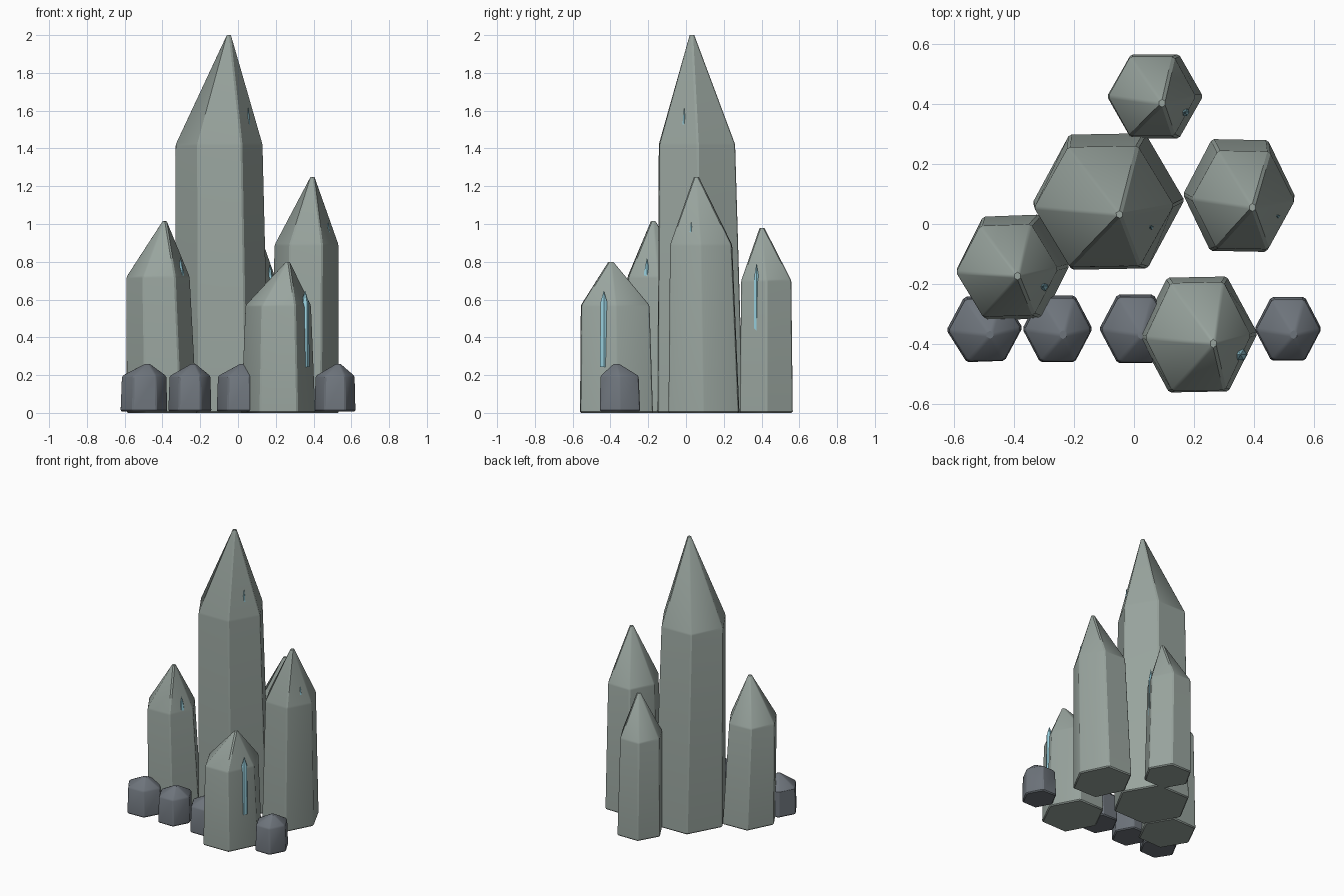
import bpy, bmesh, math
from mathutils import Vector

if "Cube" in bpy.data.objects:
    bpy.data.objects.remove(bpy.data.objects["Cube"])


def material(name, rgb):
    m = bpy.data.materials.new(name)
    m.diffuse_color = (*rgb, 1.0)
    m.use_nodes = True
    m.node_tree.nodes["Principled BSDF"].inputs["Base Color"].default_value = m.diffuse_color
    return m


STONE = material("pale_green_stone", (0.32, 0.375, 0.345))
ROCK = material("dark_slate_rock", (0.155, 0.175, 0.20))
ICE = material("pale_blue_crystal", (0.31, 0.62, 0.72))


def crystal(name, mat, base, shoulder, apex, z0, z1, rot=0.0, bevel=0.007):
    """Six-sided pointed prism; base and shoulder are (x, y, radius_x, radius_y)."""
    bm = bmesh.new()

    def ring(spec, z):
        cx, cy, rx, ry = spec
        angles = [math.radians(rot + 60 * i) for i in range(6)]
        return [bm.verts.new((cx + rx * math.cos(a), cy + ry * math.sin(a), z)) for a in angles]

    low, high = ring(base, z0), ring(shoulder, z1)
    # Raise the tip so that it keeps its height after the edges are chamfered
    r, h = shoulder[2], apex[2] - z1
    drop = 2 * bevel * math.hypot(r, h) / r * h / math.hypot(0.87 * r, h)
    tip = bm.verts.new(Vector(apex) + Vector((0, 0, drop)))
    bm.faces.new(low[::-1])
    for i in range(6):
        j = (i + 1) % 6
        bm.faces.new((low[i], low[j], high[j], high[i]))
        bm.faces.new((high[i], high[j], tip))
    if bevel:
        bmesh.ops.bevel(bm, geom=bm.edges[:], offset=bevel, offset_type='OFFSET',
                        segments=1, profile=0.5, affect='EDGES', clamp_overlap=True)
    # Fit the exact height
    top = max(v.co.z for v in bm.verts)
    for v in bm.verts:
        v.co.z = z0 + (v.co.z - z0) * (apex[2] - z0) / (top - z0)
    bmesh.ops.recalc_face_normals(bm, faces=bm.faces[:])
    mesh = bpy.data.meshes.new(name)
    bm.to_mesh(mesh)
    bm.free()
    mesh.materials.append(mat)
    mesh.shade_smooth()
    mesh.set_sharp_from_angle(angle=math.radians(28))
    obj = bpy.data.objects.new(name, mesh)
    bpy.context.collection.objects.link(obj)
    return obj


# Tall spires: base, shoulder, apex, shoulder height, rotation, sliver (x, y, radius)
spires = {
    "main_spire": ((-0.085, 0.075, 0.253, 0.26), (-0.10, 0.058, 0.233, 0.231),
                   (-0.045, 0.03, 2.0), 1.42, 1, (0.055, -0.010, 0.020)),
    "left_spire": ((-0.403, -0.145, 0.189, 0.20), (-0.423, -0.155, 0.170, 0.175),
                   (-0.385, -0.175, 1.015), 0.72, 2, (-0.303, -0.207, 0.020)),
    "right_spire": ((0.35, 0.095, 0.187, 0.215), (0.363, 0.08, 0.172, 0.188),
                    (0.397, 0.053, 1.25), 0.89, -1, (0.477, 0.027, 0.019)),
    "front_spire": ((0.213, -0.368, 0.199, 0.221), (0.213, -0.375, 0.176, 0.208),
                    (0.268, -0.40, 0.80), 0.57, 1, (0.355, -0.435, 0.023)),
    "back_spire": ((0.07, 0.425, 0.16, 0.162), (0.06, 0.425, 0.146, 0.153),
                   (0.097, 0.40, 0.98), 0.70, 0, (0.17, 0.373, 0.016)),
}
for name, (base, shoulder, apex, z1, rot, (sx, sy, sr)) in spires.items():
    crystal(name, STONE, base, shoulder, apex, 0.0, z1, rot)
    # Blue sliver sunk into the front right face
    h = apex[2]
    crystal(name + "_sliver", ICE, (sx, sy, sr, sr), (sx, sy, sr * 0.9, sr * 0.9),
            (sx, sy, 0.81 * h), 0.305 * h, 0.73 * h, 0, bevel=0.0)

# Row of small rocks along the front: x, radius x, radius y, rotation
rocks = [(-0.498, 0.127, 0.126, 2), (-0.255, 0.117, 0.128, 0),
         (0.005, 0.121, 0.132, 0), (0.513, 0.112, 0.123, 0)]
for i, (x, rx, ry, rot) in enumerate(rocks):
    y = -0.349
    crystal(f"small_rock_{i + 1}", ROCK, (x, y, rx, ry),
            (x + 0.001, y - 0.003, rx * 0.95, ry * 0.95),
            (x + 0.021, y - 0.022, 0.26), 0.008, 0.195, rot, bevel=0.007)
